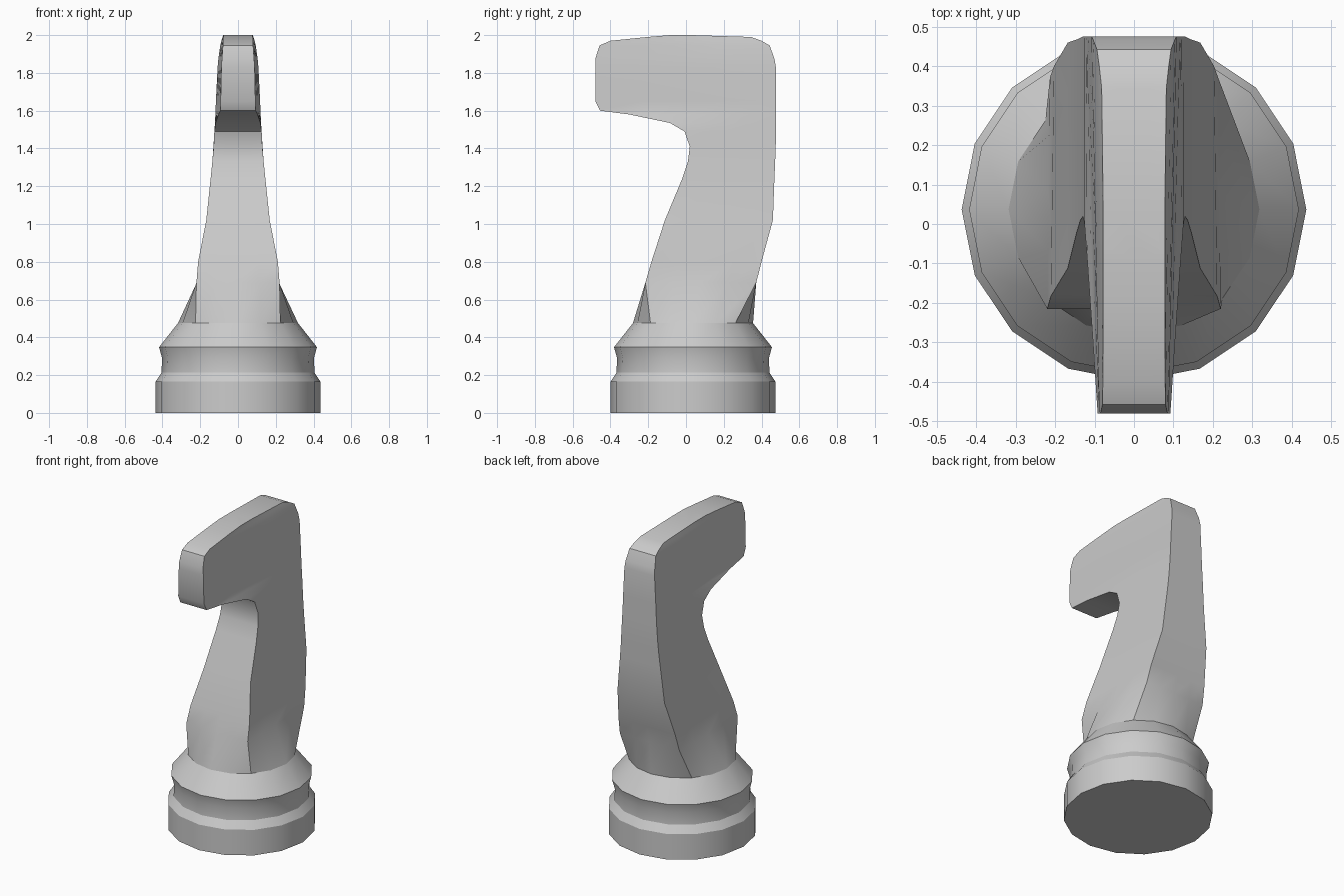
import bpy, bmesh, math

if "Cube" in bpy.data.objects:
    bpy.data.objects.remove(bpy.data.objects["Cube"])

SIDES = 16
CY = 0.037  # centre of the turned base


def circle_ring(r, z):
    return [(r * math.cos(a), CY + r * math.sin(a), z)
            for a in (math.tau * k / SIDES for k in range(SIDES))]


def box_ring(z, y_front, y_back, w_front, w_back):
    # trapezoid with four segments per side, corners at the 45 degree slots
    corners = [(w_front, y_front), (w_back, y_back), (-w_back, y_back), (-w_front, y_front)]
    pts = []
    for i in range(4):
        a, b = corners[i], corners[(i + 1) % 4]
        for k in range(4):
            t = k / 4
            pts.append((a[0] + (b[0] - a[0]) * t, a[1] + (b[1] - a[1]) * t, z))
    return pts[2:] + pts[:2]  # start at angle 0 like the circle


def loft(name, rings, cap_bottom=False, cap_top=False):
    bm = bmesh.new()
    rows = [[bm.verts.new(p) for p in ring] for ring in rings]
    for low, high in zip(rows, rows[1:]):
        for k in range(SIDES):
            n = (k + 1) % SIDES
            bm.faces.new((low[k], low[n], high[n], high[k]))
    if cap_bottom:
        bm.faces.new(rows[0][::-1])
    if cap_top:
        bm.faces.new(rows[-1])
    mesh = bpy.data.meshes.new(name)
    bm.to_mesh(mesh)
    bm.free()
    obj = bpy.data.objects.new(name, mesh)
    bpy.context.collection.objects.link(obj)
    bpy.ops.object.select_all(action='DESELECT')
    obj.select_set(True)
    bpy.context.view_layer.objects.active = obj
    bpy.ops.object.shade_smooth_by_angle(angle=math.radians(30))
    return obj


# Turned base: foot, groove, collar
base_profile = [(0.437, 0), (0.437, 0.165), (0.405, 0.213), (0.402, 0.29),
                (0.418, 0.348), (0.318, 0.475)]
loft("base", [circle_ring(r, z) for r, z in base_profile], cap_bottom=True)

# Neck and head: z, front y, back y, front half width, back half width
sections = [
    (0.69, -0.215, 0.372, 0.220, 0.213),
    (0.80, -0.183, 0.400, 0.211, 0.203),
    (1.02, -0.112, 0.460, 0.168, 0.168),
    (1.24, -0.020, 0.468, 0.145, 0.145),
    (1.33, 0.010, 0.472, 0.136, 0.136),
    (1.41, 0.020, 0.475, 0.129, 0.130),
    (1.49, -0.008, 0.476, 0.125, 0.125),
    (1.535, -0.085, 0.476, 0.119, 0.122),
    (1.58, -0.300, 0.476, 0.104, 0.120),
    (1.60, -0.455, 0.476, 0.094, 0.119),
    (1.65, -0.480, 0.476, 0.092, 0.117),
    (1.83, -0.480, 0.476, 0.088, 0.108),
    (1.875, -0.480, 0.468, 0.085, 0.104),
    (1.945, -0.458, 0.443, 0.080, 0.094),
    (1.97, -0.400, 0.400, 0.079, 0.088),
    (1.99, -0.205, 0.345, 0.078, 0.082),
    (2.00, -0.085, 0.030, 0.078, 0.078),
]
loft("horse_neck_and_head",
     [circle_ring(0.318, 0.475)] + [box_ring(*s) for s in sections], cap_top=True)
